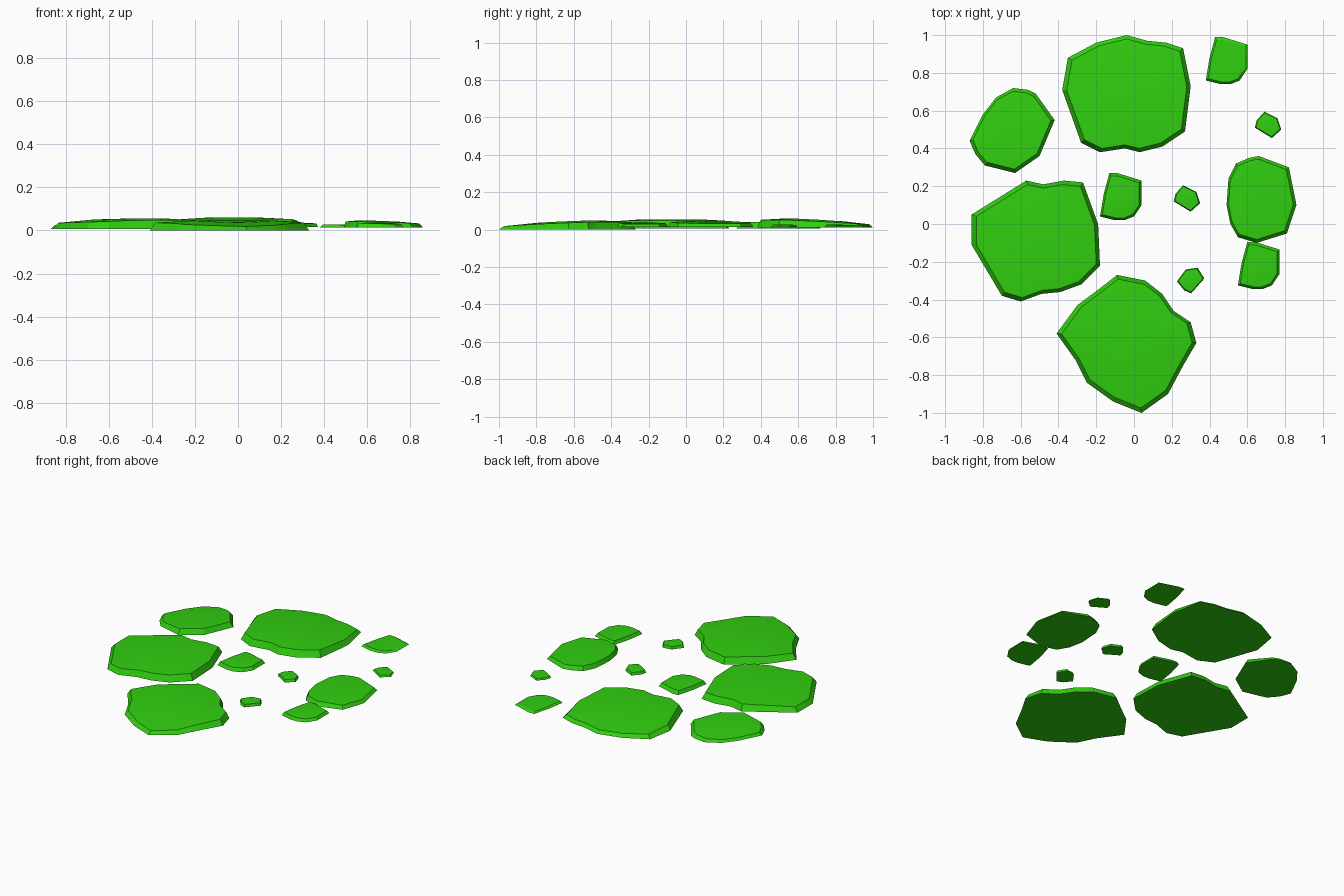
import bpy
import bmesh
import math
from mathutils import Vector, Matrix

default_cube = bpy.data.objects.get("Cube")
if default_cube:
    bpy.data.objects.remove(default_cube, do_unlink=True)

# One flat green for every stone
green = bpy.data.materials.new("bright_green")
green.use_nodes = True
colour = (0.03, 0.62, 0.005, 1)
green.diffuse_color = colour
green.node_tree.nodes["Principled BSDF"].inputs["Base Color"].default_value = colour


def surface_height(point, thickness):
    """Upper surface: nearly level inside, sloping down at the cluster's edge."""
    distance = point.length
    slope = min(max((distance - 0.55) / 0.45, 0), 1)
    return thickness * (1 - 0.6 * slope ** 1.5)


def make_stone(name, outline, base, thickness, rim, centre=(0, 0), turn=0):
    """Flat slab with sloping sides; outline is in hundredths, x then y."""
    rotation = Matrix.Rotation(math.radians(turn), 2)
    pairs = zip(outline[::2], outline[1::2])
    points = [rotation @ Vector(p) / 100 + Vector(centre) for p in pairs]
    middle = sum(points, Vector((0, 0))) / len(points)
    bm = bmesh.new()

    def ring(shrink, lift):
        verts = []
        for p in points:
            inward = middle - p
            q = p + inward.normalized() * shrink * inward.length
            z = base + lift * surface_height(q, thickness)
            verts.append(bm.verts.new((q.x, q.y, z)))
        return verts

    rim_ratio = rim / (sum((p - middle).length for p in points) / len(points))
    bottom = ring(0, 0)
    edge = ring(rim_ratio, 0.85)
    crown = ring(0.5, 1)
    for lower, upper in ((bottom, edge), (edge, crown)):
        for i in range(len(points)):
            j = (i + 1) % len(points)
            bm.faces.new((lower[i], lower[j], upper[j], upper[i]))
    bm.faces.new(bottom)
    bm.faces.new(crown)
    bmesh.ops.recalc_face_normals(bm, faces=bm.faces)

    mesh = bpy.data.meshes.new(name)
    bm.to_mesh(mesh)
    bm.free()
    mesh.materials.append(green)
    stone = bpy.data.objects.new(name, mesh)
    bpy.context.collection.objects.link(stone)
    bpy.ops.object.select_all(action="DESELECT")
    stone.select_set(True)
    bpy.context.view_layer.objects.active = stone
    bpy.ops.object.shade_smooth_by_angle(angle=math.radians(25))


# Three large stones
make_stone("large_stone_back",
           [-4, 100, 7, 97, 17, 96, 26, 93, 30, 73, 27, 49, 15, 41, 3, 38,
            -5, 40, -18, 38, -28, 43, -38, 71, -35, 88, -20, 96],
           base=0.01, thickness=0.05, rim=0.022)
make_stone("large_stone_right",
           [-86, 5, -57, 23, -48, 21, -37, 23, -27, 22, -19, 0, -18, -22,
            -28, -32, -39, -36, -49, -37, -60, -41, -70, -38, -86, -11],
           base=0.007, thickness=0.048, rim=0.022)
make_stone("large_stone_front",
           [-9, -27, 6, -30, 15, -37, 21, -46, 30, -52, 33, -63, 26, -75,
            18, -90, 4, -100, -11, -94, -25, -84, -31, -72, -41, -58,
            -30, -43, -18, -34],
           base=0, thickness=0.048, rim=0.022)

# Two medium stones
make_stone("medium_stone_right",
           [-64, 72, -56, 71, -52, 69, -42, 55, -50, 36, -63, 27, -79, 31,
            -84, 37, -87, 44, -80, 58, -73, 67],
           base=0.007, thickness=0.042, rim=0.018)
make_stone("medium_stone_left",
           [61, 35, 66, 36, 82, 30, 86, 10, 81, -5, 65, -10, 55, -7,
            51, 0, 49, 10, 50, 24, 54, 32],
           base=0.013, thickness=0.034, rim=0.016)

# Three matching small stones
small_outline = [-6, 13, -2, 13, 11, 9, 11, -4, 7, -10, 2, -12, -3, -12,
                 -11, -10, -9, 2]
small_places = {"back": (0.49, 0.86), "middle": (-0.07, 0.14), "left": (0.66, -0.225)}
for place, centre in small_places.items():
    make_stone("small_stone_" + place, small_outline, base=0.013,
               thickness=0.026, rim=0.014, centre=centre)

# Three matching pebbles
pebble_outline = [-2, 6.5, 5, 3, 7, -3, 2, -7.5, -7, -2, -6, 2]
pebble_places = {"back": (0.71, 0.53, 0), "middle": (0.28, 0.14, 0),
                 "front": (0.295, -0.295, 80)}
for place, (x, y, turn) in pebble_places.items():
    make_stone("pebble_" + place, pebble_outline, base=0.015,
               thickness=0.02, rim=0.007, centre=(x, y), turn=turn)
